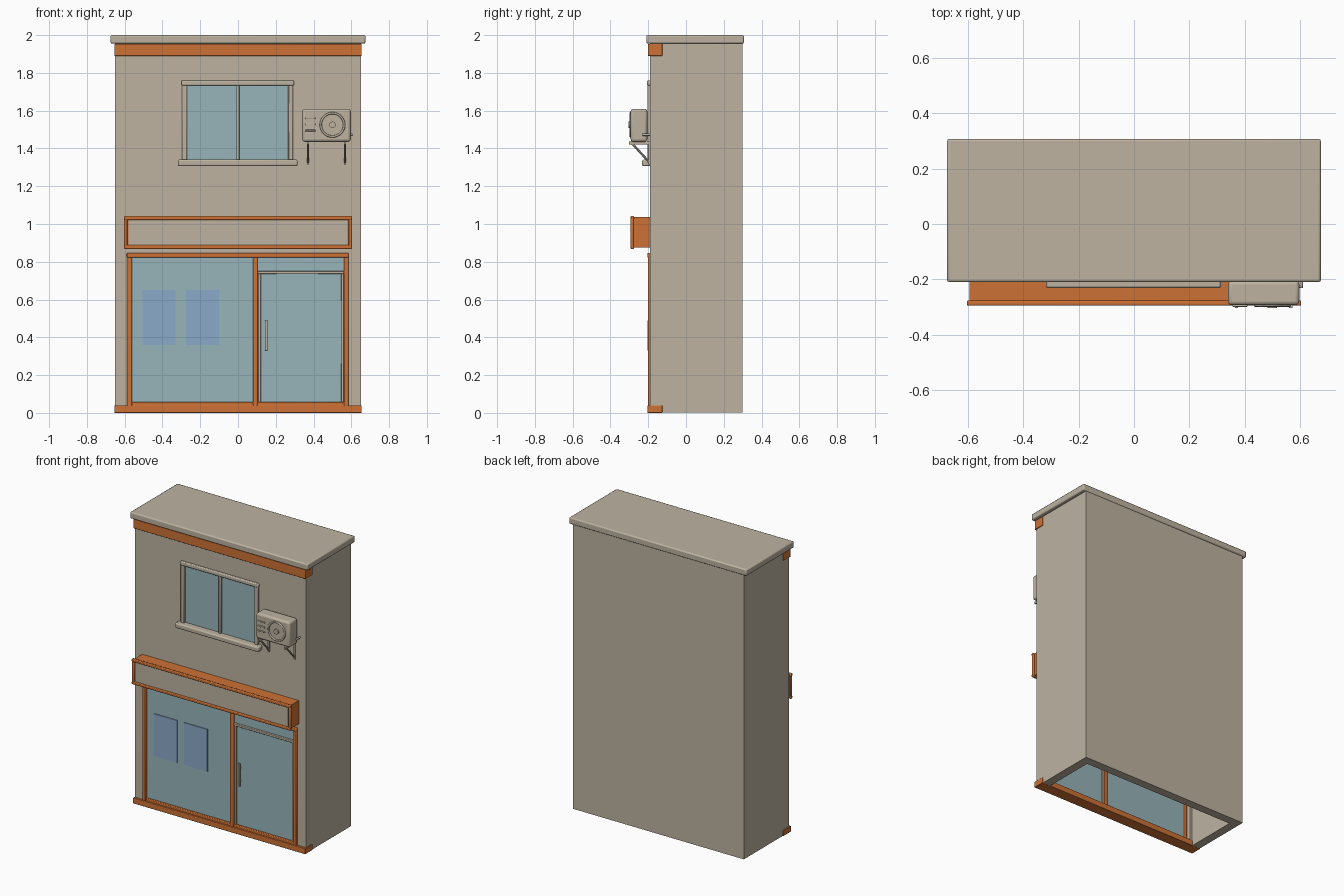
import bpy, math
from mathutils import Vector

if "Cube" in bpy.data.objects:
    bpy.data.objects.remove(bpy.data.objects["Cube"])


def material(name, rgb):
    m = bpy.data.materials.new(name)
    m.diffuse_color = (*rgb, 1)
    m.use_nodes = True
    m.node_tree.nodes["Principled BSDF"].inputs["Base Color"].default_value = m.diffuse_color
    return m


BEIGE = material("warm beige", (0.51, 0.45, 0.355))
ORANGE = material("burnt orange", (0.61, 0.165, 0.036))
GLASS = material("pale glass", (0.31, 0.46, 0.49))
POSTER = material("poster blue", (0.26, 0.40, 0.58))


def finish(ob, name, mat, bevel=0.0, segments=2):
    ob.name = name
    if mat:
        ob.data.materials.append(mat)
    if bevel:
        b = ob.modifiers.new("bevel", 'BEVEL')
        b.width, b.segments, b.limit_method = bevel, segments, 'ANGLE'
        bpy.ops.object.shade_smooth_by_angle(angle=math.radians(40))
    return ob


def box(name, x, y, z, mat, bevel=0.0, segments=2):
    """Box from (low, high) ranges on each axis."""
    bpy.ops.mesh.primitive_cube_add(size=1)
    ob = bpy.context.object
    for v in ob.data.vertices:
        v.co = [r[0] + (c + 0.5) * (r[1] - r[0]) for r, c in zip((x, y, z), v.co)]
    return finish(ob, name, mat, bevel, segments)


def rod(name, a, b, r, mat, sides=8):
    a, b = Vector(a), Vector(b)
    bpy.ops.mesh.primitive_cylinder_add(vertices=sides, radius=r, depth=(b - a).length, location=(a + b) / 2)
    ob = bpy.context.object
    ob.rotation_euler = (b - a).to_track_quat('Z', 'Y').to_euler()
    bpy.ops.object.shade_smooth_by_angle(angle=math.radians(40))
    return finish(ob, name, mat)


# Hollow building shell, open underneath, with shop and window openings
walls = box("building_walls", (-0.65, 0.65), (-0.19, 0.30), (0.001, 1.957), BEIGE)
cutters = [
    box("cut_inside", (-0.59, 0.59), (-0.13, 0.24), (-0.1, 1.90), None),
    box("cut_shop", (-0.575, 0.575), (-0.4, 0.0), (-0.1, 0.835), None),
    box("cut_window", (-0.28, 0.28), (-0.4, 0.0), (1.33, 1.745), None),
]
for c in cutters:
    m = walls.modifiers.new(c.name, 'BOOLEAN')
    m.operation, m.object, m.solver = 'DIFFERENCE', c, 'EXACT'
    c.hide_render = True
    bpy.context.view_layer.objects.active = walls
    bpy.ops.object.modifier_apply(modifier=m.name)
    bpy.data.objects.remove(c)

# Roof slab and orange trims
box("roof_slab", (-0.675, 0.675), (-0.21, 0.307), (1.955, 2.0), BEIGE, 0.008)
box("cornice_band", (-0.655, 0.655), (-0.202, -0.125), (1.89, 1.954), ORANGE, 0.003)
box("base_step", (-0.655, 0.655), (-0.205, -0.125), (0, 0.04), ORANGE, 0.003)

# Shop sign: orange case, beige panel, raised border
box("sign_case", (-0.595, 0.595), (-0.28, -0.185), (0.875, 1.036), ORANGE)
box("sign_panel", (-0.58, 0.58), (-0.286, -0.279), (0.888, 1.024), BEIGE)
for n, z in (("bottom", 0.868), ("top", 1.022)):
    box("sign_border_" + n, (-0.604, 0.604), (-0.295, -0.276), (z, z + 0.02), ORANGE, 0.005)
for n, x in (("left", -0.604), ("right", 0.586)):
    box("sign_border_" + n, (x, x + 0.018), (-0.294, -0.277), (0.87, 1.04), ORANGE, 0.005)

# Shop front: glass and orange frame
box("shop_glass", (-0.575, 0.575), (-0.184, -0.176), (0.03, 0.835), GLASS)
for n, x in (("left", -0.587), ("middle", 0.079), ("right", 0.561)):
    box("shop_post_" + n, (x, x + 0.025), (-0.202, -0.16), (0.03, 0.83), ORANGE, 0.005)
box("shop_frame_top", (-0.589, 0.586), (-0.204, -0.16), (0.822, 0.847), ORANGE, 0.005)
box("shop_frame_bottom", (-0.565, 0.565), (-0.198, -0.16), (0.03, 0.057), ORANGE, 0.004)

# Door frame and handle
for n, x in (("left", 0.107), ("right", 0.545)):
    box("door_post_" + n, (x, x + 0.014), (-0.195, -0.168), (0.056, 0.74), BEIGE, 0.003)
box("door_frame_top", (0.104, 0.561), (-0.199, -0.166), (0.735, 0.751), BEIGE, 0.003)
box("door_handle", (0.142, 0.157), (-0.205, -0.195), (0.33, 0.49), BEIGE, 0.003)
for n, z in (("lower", 0.36), ("upper", 0.45)):
    box("handle_mount_" + n, (0.146, 0.153), (-0.197, -0.182), (z, z + 0.012), BEIGE)

# Posters on the shop glass
for n, x in (("left", -0.505), ("right", -0.276)):
    box("poster_" + n, (x, x + 0.175), (-0.19, -0.183), (0.36, 0.65), POSTER)

# Upper window
box("window_glass", (-0.28, 0.28), (-0.187, -0.179), (1.335, 1.745), GLASS)
for n, x in (("left", -0.296), ("right", 0.266)):
    box("window_post_" + n, (x, x + 0.026), (-0.203, -0.165), (1.335, 1.75), BEIGE, 0.005)
box("window_frame_top", (-0.3, 0.296), (-0.206, -0.165), (1.733, 1.76), BEIGE, 0.006)
box("window_frame_middle", (-0.009, 0.008), (-0.199, -0.17), (1.335, 1.738), BEIGE, 0.004)
box("window_sill", (-0.318, 0.315), (-0.232, -0.165), (1.306, 1.341), BEIGE, 0.008)

# Air conditioner body, fan and vents
box("aircon_body", (0.34, 0.597), (-0.293, -0.205), (1.435, 1.61), BEIGE, 0.014, 3)
bpy.ops.mesh.primitive_torus_add(major_radius=0.062, minor_radius=0.006, major_segments=32, minor_segments=8,
                                 location=(0.5, -0.293, 1.525), rotation=(math.pi / 2, 0, 0))
bpy.ops.object.shade_smooth_by_angle(angle=math.radians(60))
finish(bpy.context.object, "aircon_fan_ring", BEIGE)
rod("aircon_fan_hub", (0.5, -0.29, 1.525), (0.5, -0.304, 1.525), 0.017, BEIGE, 20)
for i in range(3):
    z = 1.49 + i * 0.033
    box("aircon_vent_%d" % i, (0.355, 0.41), (-0.299, -0.29), (z, z + 0.009), BEIGE, 0.002)

# Aircon brackets and pipe
for n, x in (("left", 0.37), ("right", 0.566)):
    box("bracket_arm_" + n, (x - 0.006, x + 0.006), (-0.303, -0.185), (1.422, 1.436), BEIGE)
    box("bracket_plate_" + n, (x - 0.006, x + 0.006), (-0.199, -0.187), (1.315, 1.43), BEIGE)
    rod("bracket_brace_" + n, (x, -0.285, 1.426), (x, -0.19, 1.322), 0.006, BEIGE)
rod("aircon_pipe_out", (0.59, -0.225, 1.473), (0.606, -0.225, 1.473), 0.006, BEIGE, 12)
rod("aircon_pipe_back", (0.604, -0.231, 1.473), (0.604, -0.185, 1.473), 0.006, BEIGE, 12)
